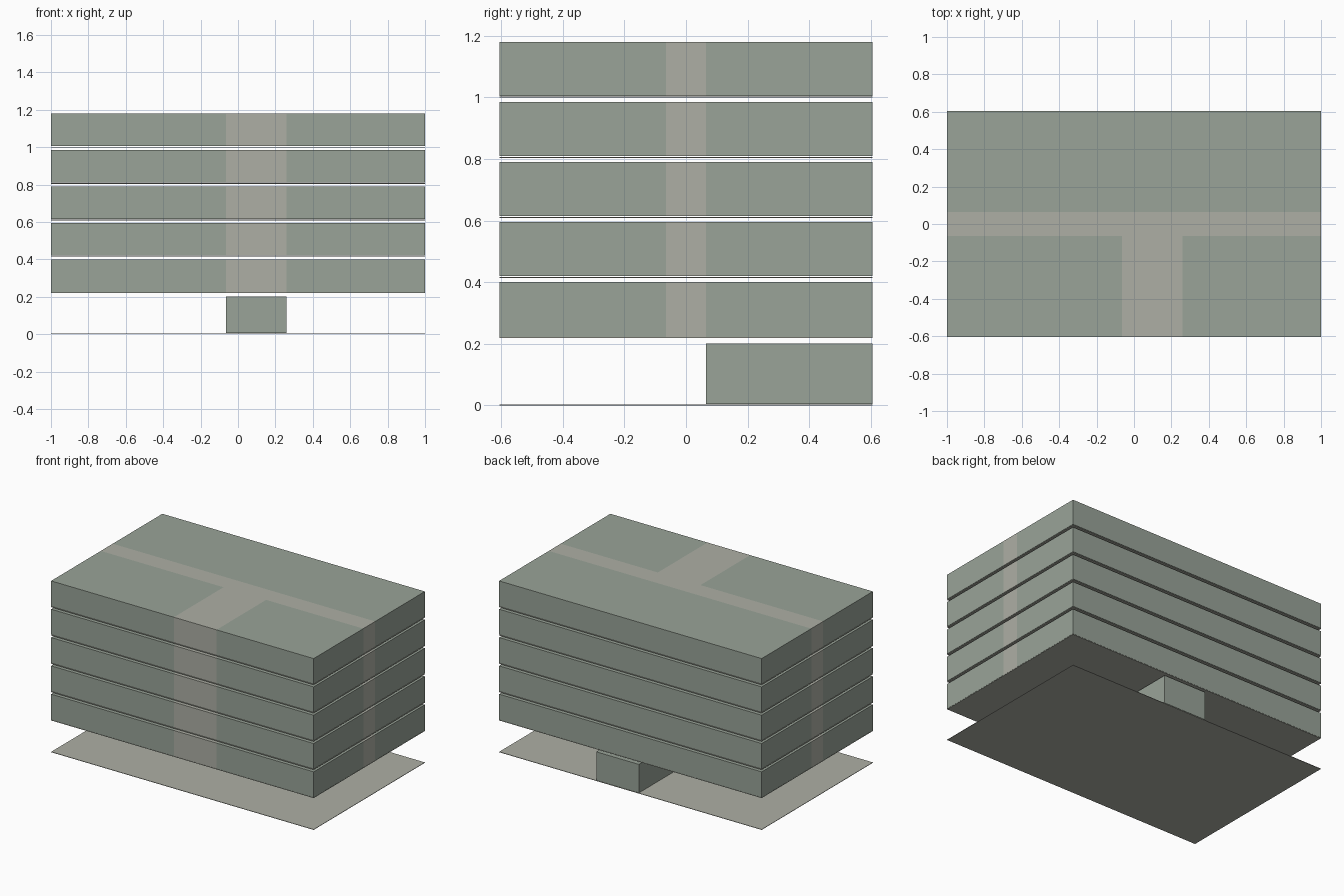
import bpy

if "Cube" in bpy.data.objects:
    bpy.data.objects.remove(bpy.data.objects["Cube"])


def material(name, rgb):
    m = bpy.data.materials.new(name)
    m.diffuse_color = (*rgb, 1)
    m.use_nodes = True
    m.node_tree.nodes["Principled BSDF"].inputs["Base Color"].default_value = m.diffuse_color
    return m


ROOM = material("room_green", (0.32, 0.37, 0.315))
HALL = material("hall_beige", (0.42, 0.43, 0.375))


def extrude(name, outline, z0, z1, mat):
    """Solid prism from a counter-clockwise outline."""
    n = len(outline)
    verts = [(x, y, z) for z in (z0, z1) for x, y in outline]
    faces = [tuple(reversed(range(n))), tuple(range(n, 2 * n))]
    faces += [(i, (i + 1) % n, n + (i + 1) % n, n + i) for i in range(n)]
    mesh = bpy.data.meshes.new(name)
    mesh.from_pydata(verts, [], faces)
    mesh.materials.append(mat)
    obj = bpy.data.objects.new(name, mesh)
    bpy.context.collection.objects.link(obj)
    return obj


def rect(x0, x1, y0, y1):
    return [(x0, y0), (x1, y0), (x1, y1), (x0, y1)]


X, Y = 1.0, 0.605          # half footprint
C = 0.065                  # half corridor width
SL, SR = -0.065, 0.26      # lobby sides

# Ground plate and entrance core
extrude("ground_plate", rect(-X, X, -Y, Y), 0, 0.003, HALL)
extrude("entrance_core", rect(SL, SR, C, Y), 0.005, 0.201, ROOM)

# T-shaped corridor outline
hall = [(-X, -C), (SL, -C), (SL, -Y), (SR, -Y), (SR, -C), (X, -C), (X, C), (-X, C)]

# Five upper storeys, each a thin slab with rooms around the corridor
for i in range(5):
    top = 0.40 + 0.195 * i
    slab = 0.219 + 0.195 * i
    base = 0.223 if i == 0 else top - 0.175
    n = f"floor_{i + 1}_"
    extrude(n + "slab", rect(-X, X, -Y, Y), slab, slab + 0.003, HALL)
    extrude(n + "corridor", hall, base, top, HALL)
    extrude(n + "back_rooms", rect(-X, X, C, Y), base, top, ROOM)
    extrude(n + "front_left_rooms", rect(-X, SL, -Y, -C), base, top, ROOM)
    extrude(n + "front_right_rooms", rect(SR, X, -Y, -C), base, top, ROOM)
